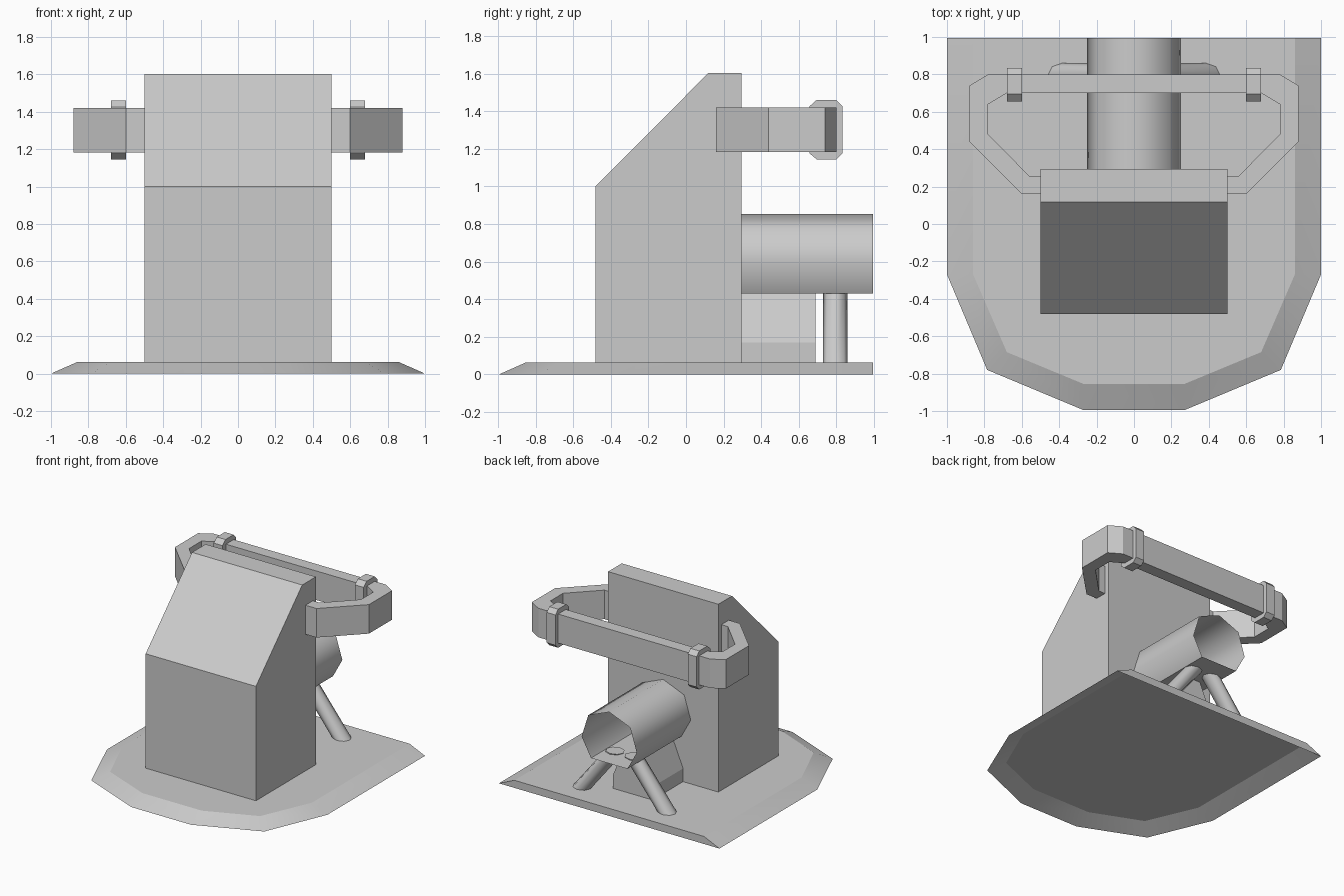
import bpy, bmesh
from math import pi, sin, cos

if "Cube" in bpy.data.objects:
    bpy.data.objects.remove(bpy.data.objects["Cube"])


def loft(name, rings, start_cap=True, end_cap=True, smooth=False):
    """Join matching closed rings of points with quads; caps stay flat."""
    bm = bmesh.new()
    loops = [[bm.verts.new(p) for p in ring] for ring in rings]
    n = len(loops[0])
    for a, b in zip(loops, loops[1:]):
        for i in range(n):
            j = (i + 1) % n
            bm.faces.new((a[i], a[j], b[j], b[i])).smooth = smooth
    for wanted, loop in ((start_cap, loops[0]), (end_cap, loops[-1])):
        if wanted:
            bm.faces.new(loop)
    bmesh.ops.recalc_face_normals(bm, faces=bm.faces)
    mesh = bpy.data.meshes.new(name)
    bm.to_mesh(mesh)
    bm.free()
    obj = bpy.data.objects.new(name, mesh)
    bpy.context.collection.objects.link(obj)
    return obj


def mirrored(half):
    """Complete a right-hand half outline across x = 0."""
    return half + [(-x, y) for x, y in reversed(half)]


TOP = 0.062  # upper surface of the base

# Base plate: open underneath, bevelled rim on the sides and front
outer = mirrored([(1, 0.995), (1, -0.27), (0.785, -0.78), (0.27, -0.995)])
inner = mirrored([(0.86, 0.995), (0.86, -0.27), (0.68, -0.685), (0.27, -0.855)])
base = loft("base_plate", [[(x, y, 0) for x, y in outer],
                           [(x, y, TOP) for x, y in inner]], start_cap=False)
for p in base.data.polygons:      # soft rim, flat top and back
    p.use_smooth = p.normal.z < 0.99 and p.normal.y < 0.9
sharp = base.data.attributes.new("sharp_edge", 'BOOLEAN', 'EDGE')
for e in base.data.edges:
    a, b = (base.data.vertices[i].co for i in e.vertices)
    sharp.data[e.index].value = abs(a.z - b.z) < 0.01 or a.y > 0.9

# Main body with sloped front
body = [(-0.482, TOP), (-0.482, 1.0), (0.118, 1.602), (0.295, 1.602), (0.295, TOP)]
loft("body", [[(x, y, z) for y, z in body] for x in (-0.5, 0.5)])

# Wrap-around handle band
band_out = [(0.48, 0.16), (0.60, 0.16), (0.88, 0.44), (0.88, 0.74), (0.78, 0.80)]
band_in = [(0.48, 0.257), (0.56, 0.257), (0.78, 0.48), (0.78, 0.64), (0.68, 0.70)]
path = list(zip(mirrored(band_out), mirrored(band_in)))
loft("handle", [[(*o, 1.182), (*i, 1.182), (*i, 1.42), (*o, 1.42)] for o, i in path])

# Clamps around the handle
clamp = [(0.695, 1.46), (0.80, 1.46), (0.833, 1.425), (0.833, 1.177),
         (0.80, 1.144), (0.695, 1.144), (0.656, 1.177), (0.656, 1.425)]
for side, label in ((1, "right"), (-1, "left")):
    loft(f"clamp_{label}", [[(side * x, y, z) for y, z in clamp] for x in (0.60, 0.68)])

# Open barrel at the back with a flat floor
barrel = mirrored([(0.19, 0.775), (0.25, 0.585), (0.165, 0.43)]) + [(0, 0.852)]
tube = loft("barrel", [[(x, y, z) for x, z in barrel] for y in (0.29, 0.995)],
            start_cap=False, end_cap=False, smooth=True)
for p in tube.data.polygons:
    p.use_smooth = p.normal.z > -0.9

# Support block under the barrel
block = mirrored([(0.18, TOP), (0.18, 0.17), (0.07, 0.43)])
loft("support_block", [[(x, y, z) for x, z in block] for y in (0.29, 0.69)])

# Splayed legs with level ends
for side, label in ((1, "right"), (-1, "left")):
    rings = [[(side * x + 0.075 * cos(pi * k / 4), 0.795 + 0.065 * sin(pi * k / 4), z)
              for k in range(8)] for x, z in ((0.385, TOP), (0.085, 0.437))]
    loft(f"leg_{label}", rings, smooth=True)
